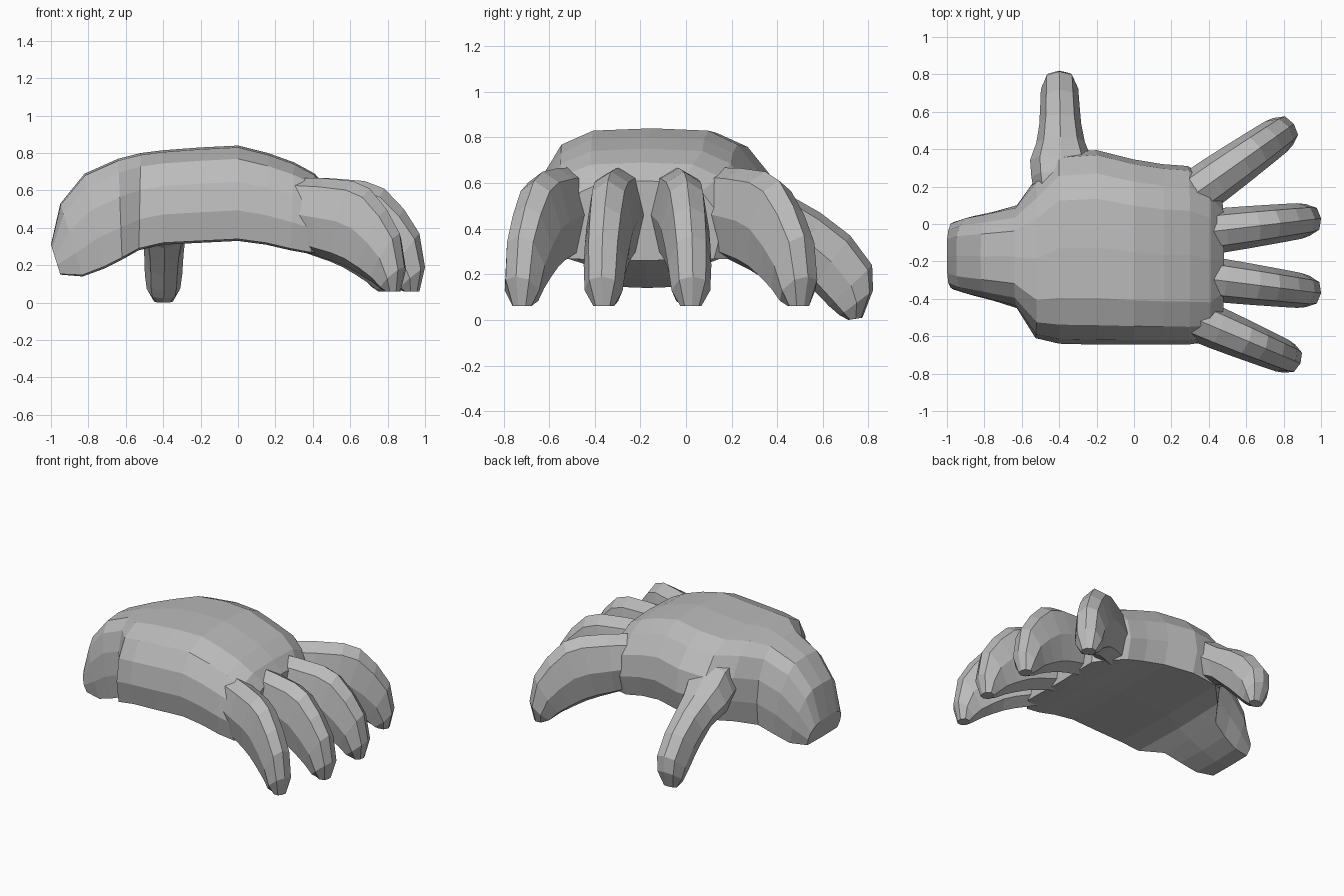
import bpy
import bmesh
from mathutils import Vector

cube = bpy.data.objects.get("Cube")
if cube:
    bpy.data.objects.remove(cube, do_unlink=True)

grey = bpy.data.materials.new("plain grey")
grey.use_nodes = True
colour = (0.5, 0.5, 0.5, 1)
grey.diffuse_color = colour
grey.node_tree.nodes["Principled BSDF"].inputs["Base Color"].default_value = colour


def loft(name, rings):
    """Skin a closed, flat-shaded body over a list of equal rings."""
    bm = bmesh.new()
    loops = [[bm.verts.new(p) for p in ring] for ring in rings]
    count = len(loops[0])
    for a, b in zip(loops, loops[1:]):
        for i in range(count):
            j = (i + 1) % count
            bm.faces.new((a[i], a[j], b[j], b[i]))
    bm.faces.new(loops[0])
    bm.faces.new(loops[-1])
    bmesh.ops.recalc_face_normals(bm, faces=bm.faces)
    mesh = bpy.data.meshes.new(name)
    bm.to_mesh(mesh)
    bm.free()
    mesh.materials.append(grey)
    obj = bpy.data.objects.new(name, mesh)
    bpy.context.collection.objects.link(obj)
    return obj


# Eight-sided digit section, slightly boxy: sideways, and 0 (under) to 1 (top)
OCTAGON = [(0, 1), (.68, .89), (1, .5), (.68, .11),
           (0, 0), (-.68, .11), (-1, .5), (-.68, .89)]


def digit(name, root, tip, curl, widths):
    """Loft slanted sections between a top line and an under line, root to tip."""
    a, b = Vector((*root, 0)), Vector((*tip, 0))
    side = (b - a).normalized().cross(Vector((0, 0, 1)))
    rings = []
    for (tf, tz, uf, uz), w in zip(curl, widths):
        top = a.lerp(b, tf) + Vector((0, 0, tz))
        under = a.lerp(b, uf) + Vector((0, 0, uz))
        rings.append([under.lerp(top, s) + side * u * w for u, s in OCTAGON])
    return loft(name, rings)


# Palm and wrist: across/up profile swept through slanted sections
PROFILE = [(.03, .02), (0, .32), (.025, .62), (.1, .86), (.24, .98), (.5, 1),
           (.75, .98), (.88, .86), (.975, .62), (1, .32), (.96, .02), (.5, 0)]
# top x, top z, bottom x, bottom z, right y, left y
SECTIONS = [
    (-1, .31, -.95, .15, -.35, .01),
    (-.95, .53, -.83, .14, -.38, .04),
    (-.82, .69, -.72, .18, -.41, .065),
    (-.64, .77, -.62, .23, -.45, .1),
    (-.52, .80, -.53, .28, -.61, .24),
    (-.4, .815, -.4, .31, -.64, .38),
    (-.2, .83, -.2, .32, -.645, .395),
    (0, .84, 0, .33, -.645, .345),
    (.16, .80, .15, .31, -.645, .32),
    (.3, .75, .28, .28, -.645, .31),
    (.41, .69, .39, .26, -.63, .25),
    (.48, .61, .46, .26, -.53, .15),
]
loft("palm_and_wrist", [
    [(bx + (tx - bx) * s, y0 + (y1 - y0) * t, bz + (tz - bz) * s) for t, s in PROFILE]
    for tx, tz, bx, bz, y0, y1 in SECTIONS])

# Four fingers share one curled side shape: top fraction, z, under fraction, z
CURL = [(0, .67, 0, .31), (.33, .665, .27, .25), (.57, .65, .41, .22),
        (.71, .61, .52, .19), (.85, .5, .63, .15), (.96, .37, .73, .11),
        (1, .19, .81, .07), (.96, .06, .85, .06)]
TAPER = [1.1, 1.08, 1.02, .97, .92, .87, .78, .42]
FINGERS = [
    ("index_finger", (.24, .1), (.855, .535), .115),
    ("middle_finger", (.25, -.06), (1, .03), .11),
    ("ring_finger", (.25, -.275), (1, -.37), .108),
    ("little_finger", (.25, -.475), (.89, -.745), .105),
]
for name, root, tip, width in FINGERS:
    digit(name, root, tip, CURL, [width * t for t in TAPER])

# Thumb reaching sideways and down from the palm edge
THUMB_CURL = [(0, .74, 0, .38), (.3, .69, .24, .34), (.41, .62, .36, .33),
              (.54, .54, .46, .29), (.70, .47, .56, .21), (.87, .37, .65, .14),
              (.995, .24, .75, .06), (1, .13, .81, .02), (.94, .01, .86, .0)]
digit("thumb", (-.385, .05), (-.4, .82), THUMB_CURL,
      [.13, .16, .165, .13, .112, .105, .1, .09, .05])
